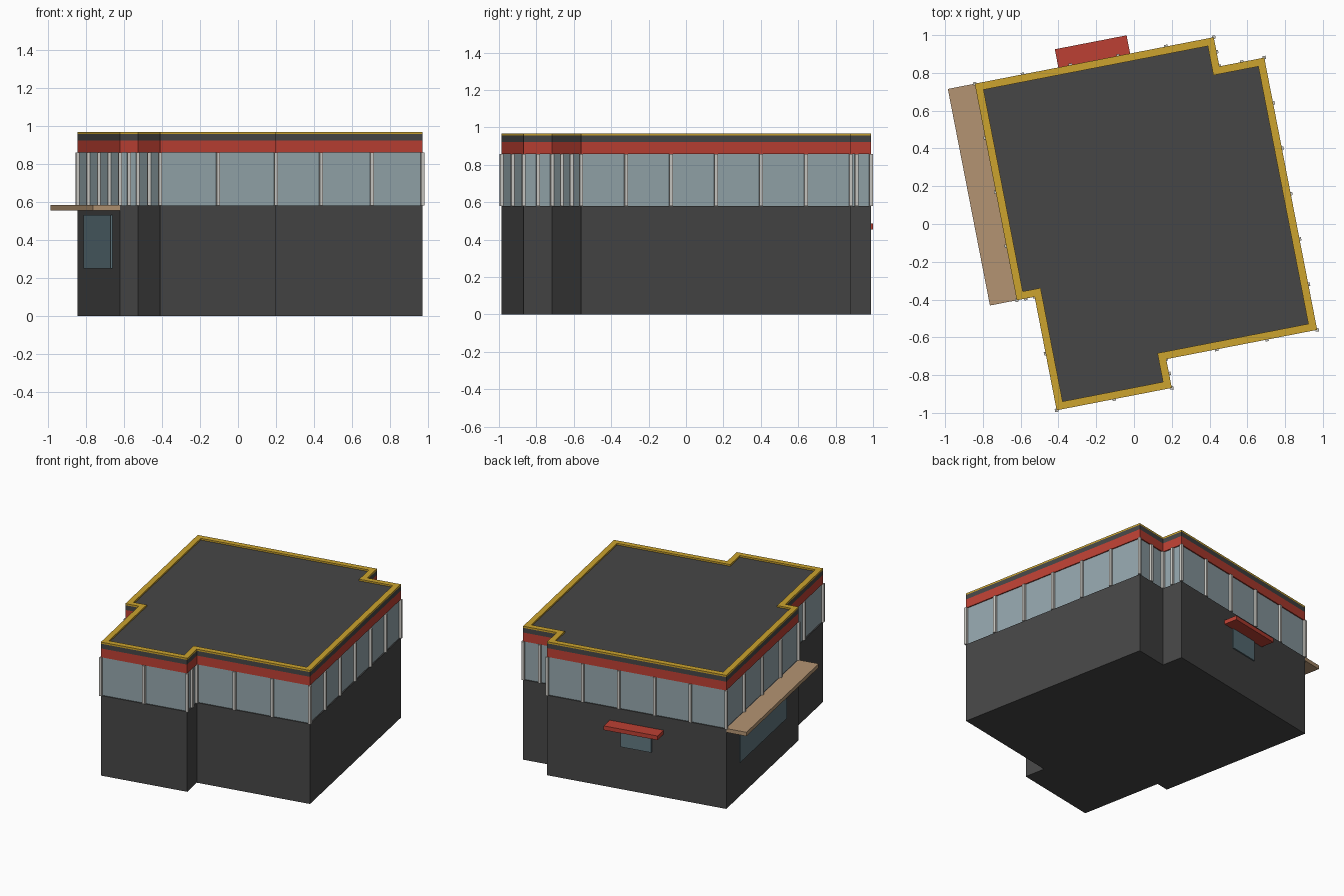
import bpy, bmesh, math
from mathutils import Vector

cube = bpy.data.objects.get("Cube")
if cube:
    bpy.data.objects.remove(cube, do_unlink=True)

TURN = math.radians(11)  # whole building is turned on its plot


def material(name, rgb):
    lin = [((c / 255 + 0.055) / 1.055) ** 2.4 for c in rgb] + [1.0]
    m = bpy.data.materials.new(name)
    m.use_nodes = True
    m.diffuse_color = lin
    m.node_tree.nodes["Principled BSDF"].inputs["Base Color"].default_value = lin
    return m


DARK = material("charcoal wall", (70, 70, 70))
RED = material("brick red", (188, 64, 51))
GOLD = material("gold trim", (204, 163, 46))
TAN = material("tan canopy", (180, 148, 114))
GLASS = material("pale glass", (148, 166, 172))
DARK_GLASS = material("dark glass", (96, 119, 127))
POST = material("light grey post", (205, 203, 198))


def finish(bm, name, mat):
    bmesh.ops.recalc_face_normals(bm, faces=bm.faces)
    mesh = bpy.data.meshes.new(name)
    bm.to_mesh(mesh)
    bm.free()
    mesh.materials.append(mat)
    ob = bpy.data.objects.new(name, mesh)
    ob.rotation_euler.z = TURN
    bpy.context.collection.objects.link(ob)
    return ob


def extrude_up(bm, faces, height):
    ext = bmesh.ops.extrude_face_region(bm, geom=faces)["geom"]
    verts = [g for g in ext if isinstance(g, bmesh.types.BMVert)]
    bmesh.ops.translate(bm, verts=verts, vec=(0, 0, height))


def prism(name, outline, z0, z1, mat):
    bm = bmesh.new()
    face = bm.faces.new([bm.verts.new((x, y, z0)) for x, y in outline])
    extrude_up(bm, [face], z1 - z0)
    return finish(bm, name, mat)


def ring(name, outer, inner, z0, z1, mat):
    bm = bmesh.new()
    o = [bm.verts.new((x, y, z0)) for x, y in outer]
    i = [bm.verts.new((x, y, z0)) for x, y in inner]
    faces = [bm.faces.new((o[k - 1], o[k], i[k], i[k - 1])) for k in range(len(o))]
    extrude_up(bm, faces, z1 - z0)
    return finish(bm, name, mat)


def add_box(bm, x0, x1, y0, y1, z0, z1):
    vs = bmesh.ops.create_cube(bm, size=1)["verts"]
    bmesh.ops.scale(bm, verts=vs, vec=(x1 - x0, y1 - y0, z1 - z0))
    bmesh.ops.translate(bm, verts=vs, vec=((x0 + x1) / 2, (y0 + y1) / 2, (z0 + z1) / 2))


def box(name, mat, *bounds):
    bm = bmesh.new()
    add_box(bm, *bounds)
    return finish(bm, name, mat)


def inset(outline, d):
    # Right-angled, clockwise outline: move each corner inward along both walls
    result = []
    for k, p in enumerate(outline):
        a = (p - outline[k - 1]).normalized()
        b = (outline[(k + 1) % len(outline)] - p).normalized()
        result.append(p + d * (Vector((a.y, -a.x)) + Vector((b.y, -b.x))))
    return result


# Stepped floor plan, clockwise from the back right corner
LEFT, BACK = -0.686, 0.89
plan = [Vector(p) for p in (
    (LEFT, BACK), (0.603, BACK), (0.603, 0.733), (0.845, 0.733), (0.845, -0.735),
    (0.031, -0.735), (0.031, -BACK), (-0.59, -BACK), (-0.59, -0.278), (LEFT, -0.278))]

SILL, HEAD, FASCIA, ROOF, TOP = 0.58, 0.858, 0.922, 0.956, 0.968

# Stacked bands of the building
prism("lower_wall", plan, 0, SILL, DARK)
prism("window_band", inset(plan, 0.008), SILL, HEAD, GLASS)
prism("red_fascia", plan, HEAD, FASCIA, RED)
prism("roof_slab", plan, FASCIA, ROOF, DARK)
ring("roof_trim", plan, inset(plan, 0.04), ROOF, TOP, GOLD)

# Window posts, evenly spaced along every wall
bm = bmesh.new()
R = 0.009
for k, start in enumerate(plan):
    end = plan[(k + 1) % len(plan)]
    bays = max(2, int((end - start).length / 0.24))
    for n in range(bays):
        x, y = start.lerp(end, n / bays)
        add_box(bm, x - R, x + R, y - R, y + R, SILL, HEAD)
finish(bm, "window_posts", POST)

# Side canopy with its large window
box("side_canopy", TAN, LEFT - 0.145, LEFT, -0.278, BACK, 0.555, 0.583)
box("side_window", DARK_GLASS, LEFT - 0.009, LEFT, -0.068, 0.68, 0.25, 0.53)

# Back awning with its small window
box("back_awning", RED, -0.235, 0.152, BACK, 0.988, 0.455, 0.485)
box("back_window", DARK_GLASS, -0.15, 0.07, BACK, BACK + 0.009, 0.31, 0.455)
